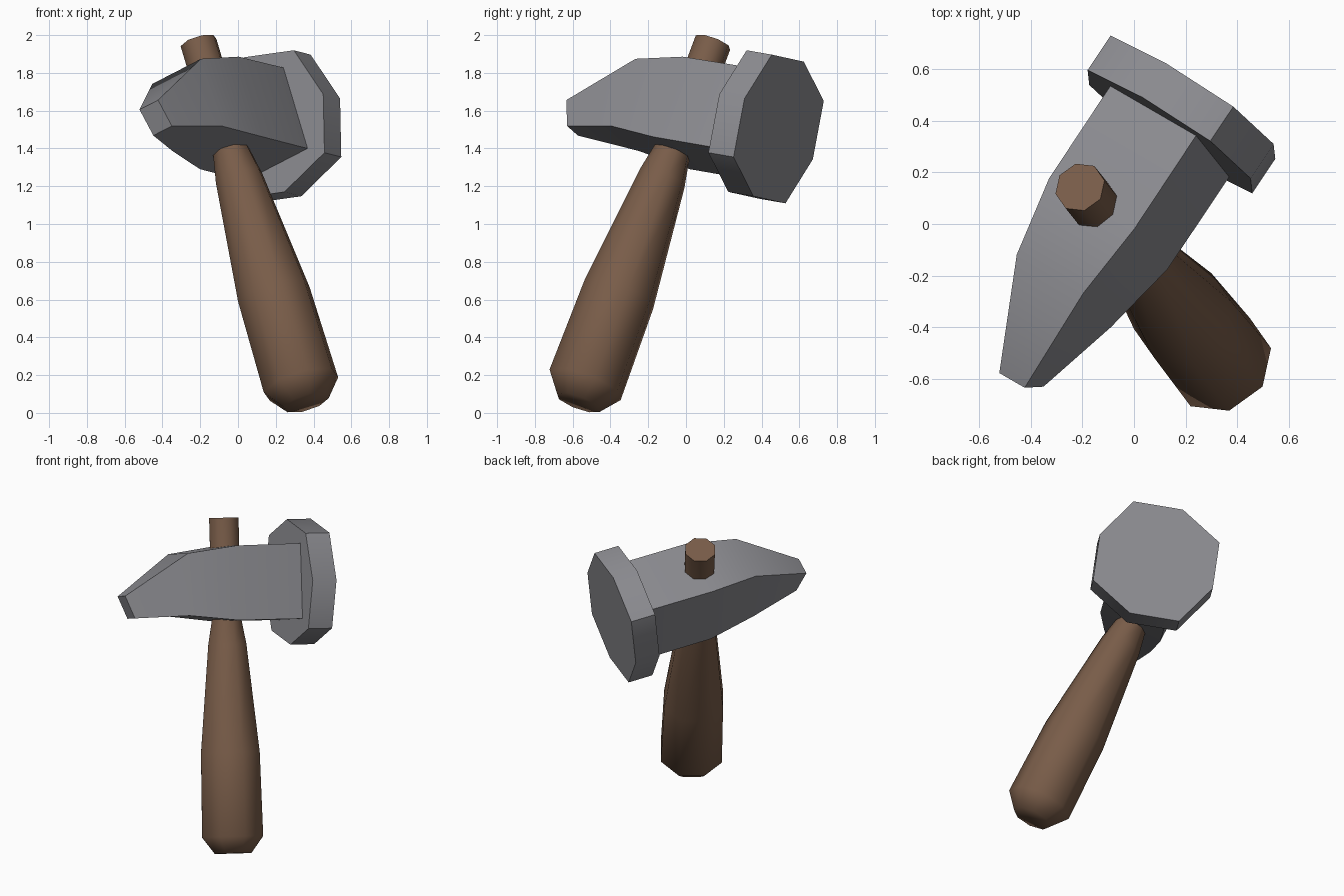
import bpy, math
from mathutils import Vector, Matrix

if "Cube" in bpy.data.objects:
    bpy.data.objects.remove(bpy.data.objects["Cube"])

# Tilted frame: local z runs up the handle, y towards the striking face, x sideways
up = Vector((-0.27, 0.337, 0.902)).normalized()
fwd = Vector((0.55, 0.825, -0.14))
fwd = (fwd - up * fwd.dot(up)).normalized()
side = fwd.cross(up)
frame = Matrix((side, fwd, up)).transposed().to_4x4()
frame.translation = (-0.215, 0.15, 1.98)


def material(name, rgb):
    m = bpy.data.materials.new(name)
    m.diffuse_color = (*rgb, 1)
    m.use_nodes = True
    m.node_tree.nodes["Principled BSDF"].inputs["Base Color"].default_value = m.diffuse_color
    return m


def loft(name, rings, mat):
    """Skin a list of equal-sized rings and close both ends."""
    n = len(rings[0])
    verts = [frame @ Vector(p) for ring in rings for p in ring]
    faces = [(i * n + j, i * n + (j + 1) % n, (i + 1) * n + (j + 1) % n, (i + 1) * n + j)
             for i in range(len(rings) - 1) for j in range(n)]
    faces.append(tuple(reversed(range(n))))
    faces.append(tuple(range((len(rings) - 1) * n, len(rings) * n)))
    me = bpy.data.meshes.new(name)
    me.from_pydata(verts, [], faces)
    me.materials.append(mat)
    ob = bpy.data.objects.new(name, me)
    bpy.context.collection.objects.link(ob)
    bpy.ops.object.select_all(action='DESELECT')
    ob.select_set(True)
    bpy.context.view_layer.objects.active = ob
    bpy.ops.object.mode_set(mode='EDIT')
    bpy.ops.mesh.select_all(action='SELECT')
    bpy.ops.mesh.normals_make_consistent(inside=False)
    bpy.ops.object.mode_set(mode='OBJECT')
    bpy.ops.object.shade_smooth_by_angle(angle=math.radians(55))
    return ob


wood = material("brown wood", (0.19, 0.108, 0.066))
steel = material("grey steel", (0.26, 0.26, 0.28))
ANGLES = [math.radians(45 * k) for k in range(8)]

# Handle: octagonal profile of (height, radius)
profile = [(-2.135, 0.125), (-2.03, 0.208), (-1.5, 0.2), (-0.82, 0.13),
           (-0.66, 0.1), (-0.022, 0.1)]
loft("handle", [[(r * math.cos(a), r * math.sin(a), z) for a in ANGLES]
                for z, r in profile], wood)

# Head body: rectangular sections (half width, top y, top z, bottom y, bottom z)
sections = [(0.21, 0.45, -0.195, 0.45, -0.67), (0.21, -0.004, -0.2, -0.004, -0.67),
            (0.163, -0.318, -0.241, -0.318, -0.634), (0.062, -0.713, -0.5, -0.65, -0.642)]
loft("head_body", [[(w, ty, tz), (-w, ty, tz), (-w, by, bz), (w, by, bz)]
                   for w, ty, tz, by, bz in sections], steel)

# Striking plate: slightly squarish octagon
radii = [0.395 if k % 2 == 0 else 0.425 for k in range(8)]
loft("striking_plate", [[(r * math.cos(a), y, -0.435 + r * math.sin(a))
                         for a, r in zip(ANGLES, radii)] for y in (0.43, 0.592)], steel)
